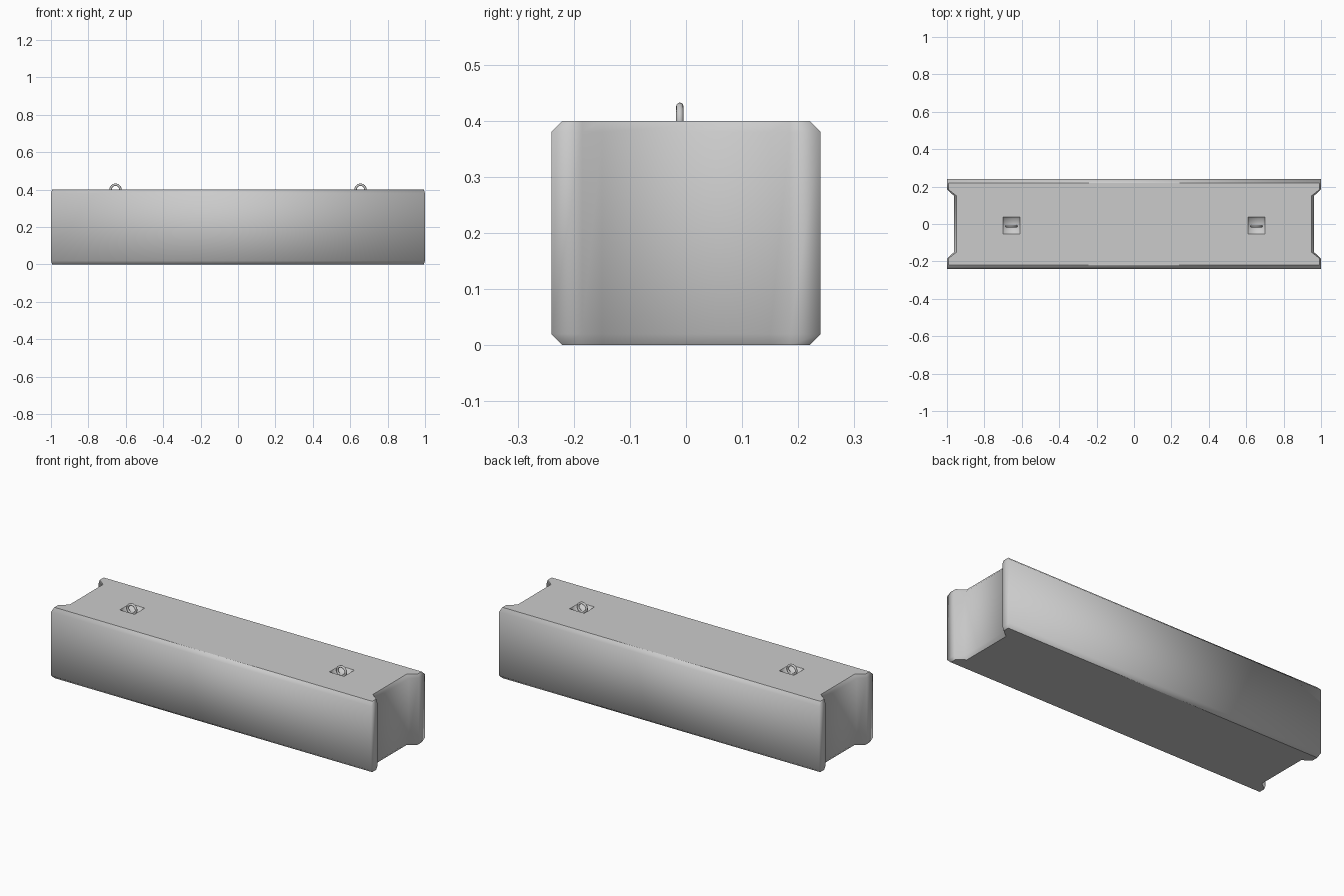
import bpy, bmesh, math
from mathutils import Vector

if "Cube" in bpy.data.objects:
    bpy.data.objects.remove(bpy.data.objects["Cube"], do_unlink=True)


def material(name, rgb):
    m = bpy.data.materials.new(name)
    m.use_nodes = True
    m.diffuse_color = (*rgb, 1)
    m.node_tree.nodes["Principled BSDF"].inputs["Base Color"].default_value = (*rgb, 1)
    return m


concrete = material("concrete grey", (0.6, 0.6, 0.6))
HEIGHT, BEVEL = 0.4, 0.02
HOOK_X, HOOK_Y = 0.655, -0.008


def outline(inset):
    """Block footprint with a trapezoid groove in each end."""
    dx = inset * 0.7
    quarter = [(0.962 - dx, 0.15), (1 - dx * 0.5, 0.185), (1 - dx * 0.5, 0.24 - inset)]
    right = [(x, -y) for x, y in reversed(quarter)] + quarter
    return right + [(-x, -y) for x, y in right]


def ring_verts(bm, pts, z):
    return [bm.verts.new((x, y, z)) for x, y in pts]


def bridge(bm, lower, upper):
    n = len(lower)
    for i in range(n):
        j = (i + 1) % n
        bm.faces.new((lower[i], lower[j], upper[j], upper[i])).smooth = True


def loop_edges(bm, verts):
    return [bm.edges.get((verts[i - 1], verts[i])) for i in range(len(verts))]


# Concrete block: stacked outlines with chamfered top and bottom rims
bm = bmesh.new()
levels = [(BEVEL, 0), (0, BEVEL), (0, HEIGHT - BEVEL), (BEVEL, HEIGHT)]
rings = [ring_verts(bm, outline(inset), z) for inset, z in levels]
for a, b in zip(rings, rings[1:]):
    bridge(bm, a, b)
bm.faces.new(list(reversed(rings[0])))
rims = loop_edges(bm, rings[0]) + loop_edges(bm, rings[-1])
top_edges = loop_edges(bm, rings[-1])

# Shallow lifting pockets in the top
for side in (-1, 1):
    def square(r):
        return [(side * HOOK_X + sx * r, HOOK_Y + sy * r)
                for sx, sy in ((-1, -1), (1, -1), (1, 1), (-1, 1))]
    floor = ring_verts(bm, square(0.036), HEIGHT - 0.02)
    mouth = ring_verts(bm, square(0.046), HEIGHT)
    bridge(bm, mouth, floor)
    bm.faces.new(floor).smooth = True
    mouth_edges = loop_edges(bm, mouth)
    top_edges += mouth_edges
    rims += mouth_edges

# Flat top around the pockets
bmesh.ops.triangle_fill(bm, edges=top_edges, use_beauty=True, normal=Vector((0, 0, 1)))
bmesh.ops.recalc_face_normals(bm, faces=bm.faces[:])
for e in rims:
    e.smooth = False
mesh = bpy.data.meshes.new("concrete_block")
bm.to_mesh(mesh)
bm.free()
mesh.materials.append(concrete)
block = bpy.data.objects.new("concrete_block", mesh)
bpy.context.collection.objects.link(block)

# Lifting eyes set into the pockets
for side, name in ((1, "left_lifting_eye"), (-1, "right_lifting_eye")):
    bpy.ops.mesh.primitive_torus_add(
        major_segments=32, minor_segments=12, major_radius=0.026, minor_radius=0.0065,
        location=(side * HOOK_X, HOOK_Y - 0.003, HEIGHT), rotation=(math.pi / 2, 0, 0))
    eye = bpy.context.object
    eye.name = name
    eye.data.materials.append(concrete)
    bpy.ops.object.shade_smooth()
